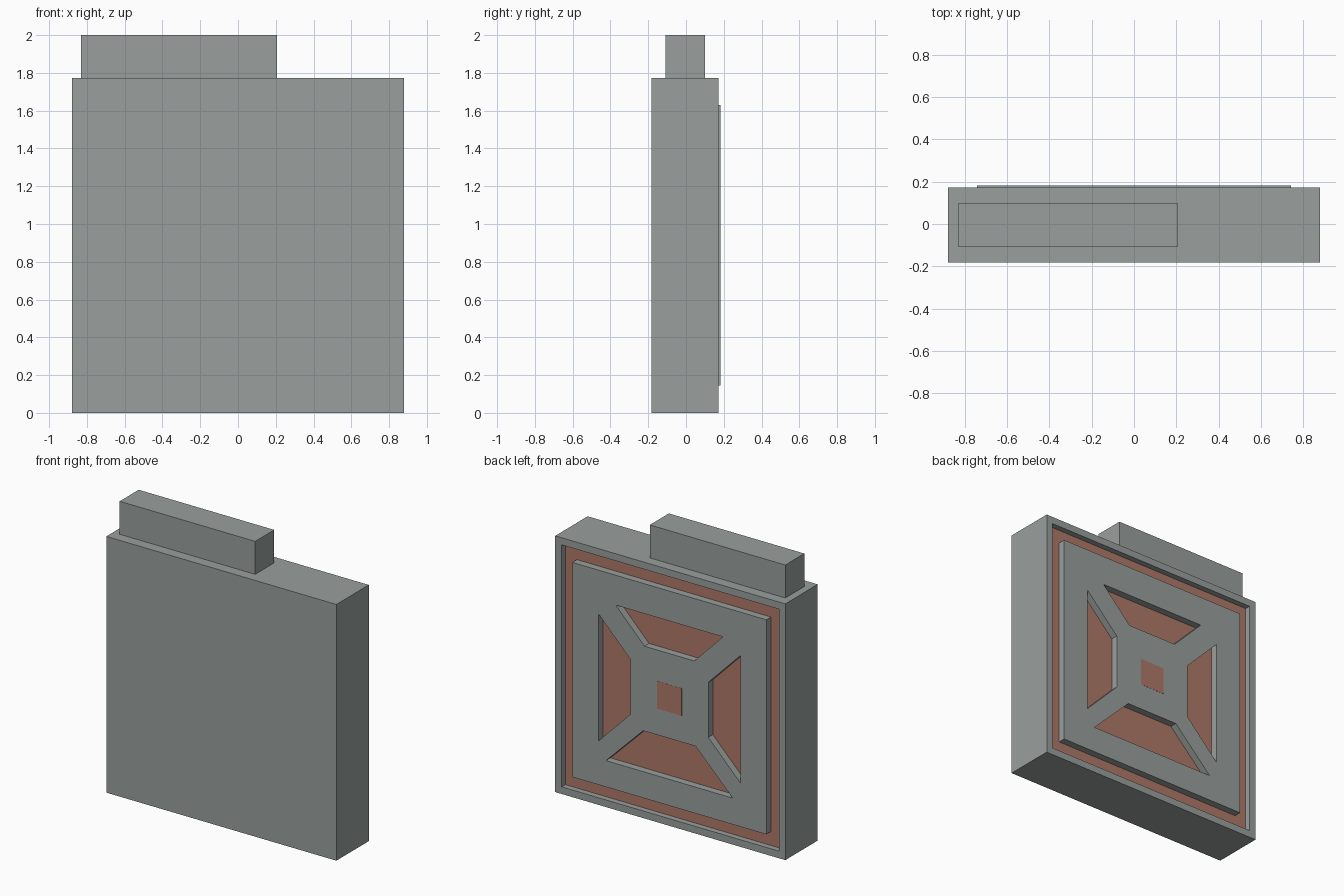
import bpy, bmesh
from mathutils import Matrix, Vector

if "Cube" in bpy.data.objects:
    bpy.data.objects.remove(bpy.data.objects["Cube"])


def material(name, rgb):
    m = bpy.data.materials.new(name)
    m.diffuse_color = (*rgb, 1.0)
    m.use_nodes = True
    m.node_tree.nodes["Principled BSDF"].inputs["Base Color"].default_value = m.diffuse_color
    return m


grey = material("grey", (0.32, 0.352, 0.337))
rust = material("rust_red", (0.427, 0.192, 0.138))


def add_mesh(name, bm, *mats):
    mesh = bpy.data.meshes.new(name)
    bm.to_mesh(mesh)
    bm.free()
    for m in mats:
        mesh.materials.append(m)
    ob = bpy.data.objects.new(name, mesh)
    bpy.context.collection.objects.link(ob)
    return ob


def box_bm(x0, x1, y0, y1, z0, z1):
    bm = bmesh.new()
    size = Matrix.Diagonal((x1 - x0, y1 - y0, z1 - z0, 1))
    mid = Vector(((x0 + x1) / 2, (y0 + y1) / 2, (z0 + z1) / 2))
    bmesh.ops.create_cube(bm, size=1, matrix=Matrix.Translation(mid) @ size)
    return bm


BACK, FLOOR, FACE, CZ = 0.172, 0.132, 0.182, 0.887

# Body: a slab with a shallow pocket sunk into the back, red at the bottom
bm = box_bm(-0.88, 0.88, -0.182, BACK, 0, 1.772)
bm.normal_update()
pocket = max(bm.faces, key=lambda f: f.normal.y)
bmesh.ops.inset_region(bm, faces=[pocket], thickness=0.07)
walls = bmesh.ops.inset_region(bm, faces=[pocket], thickness=0, depth=0)
for v in pocket.verts:
    v.co.y = FLOOR
pocket.material_index = 1
add_mesh("body", bm, grey, rust)

# Off-centre block on top
add_mesh("top_block", box_bm(-0.83, 0.207, -0.108, 0.1, 1.76, 2.0), grey)

# Raised back panel with four trapezoid windows, as a filled outline
curve = bpy.data.curves.new("panel_outline", 'CURVE')
curve.dimensions = '2D'
curve.fill_mode = 'BOTH'
DEPTH = FACE - FLOOR + 0.01
curve.extrude = DEPTH / 2


def outline(points):
    s = curve.splines.new('POLY')
    s.points.add(len(points) - 1)
    for p, (x, z) in zip(s.points, points):
        p.co = (x, z, 0, 1)
    s.use_cyclic_u = True


outline([(-0.742, -0.742), (0.742, -0.742), (0.742, 0.742), (-0.742, 0.742)])
# (outer distance, outer half width, inner distance, inner half width)
windows = [(0.535, 0.41, 0.31, 0.19), (0.543, 0.44, 0.298, 0.19),
           (0.56, 0.485, 0.277, 0.2), (0.543, 0.44, 0.298, 0.19)]
for i, (od, oh, idist, ih) in enumerate(windows):
    turn = Matrix.Rotation(i * 1.5707963, 2)
    corners = [(-oh, od), (oh, od), (ih, idist), (-ih, idist)]
    outline([tuple(turn @ Vector(c)) for c in corners])

helper = bpy.data.objects.new("panel_helper", curve)
bpy.context.collection.objects.link(helper)
bpy.context.view_layer.update()
deps = bpy.context.evaluated_depsgraph_get()
mesh = bpy.data.meshes.new_from_object(helper.evaluated_get(deps))
bpy.data.objects.remove(helper)
bm = bmesh.new()
bm.from_mesh(mesh)
bpy.data.meshes.remove(mesh)
bm.transform(Matrix.Translation((0, FACE - DEPTH / 2, CZ))
             @ Matrix.Rotation(1.5707963, 4, 'X'))
bmesh.ops.remove_doubles(bm, verts=bm.verts, dist=0.0001)
bmesh.ops.recalc_face_normals(bm, faces=bm.faces)
for f in bm.faces:
    f.smooth = False
    f.material_index = 0
add_mesh("back_panel", bm, grey)

# Small red square in the middle of the panel
add_mesh("centre_square", box_bm(-0.095, 0.095, FACE - 0.005, FACE + 0.001,
                                 CZ - 0.095, CZ + 0.095), rust)
